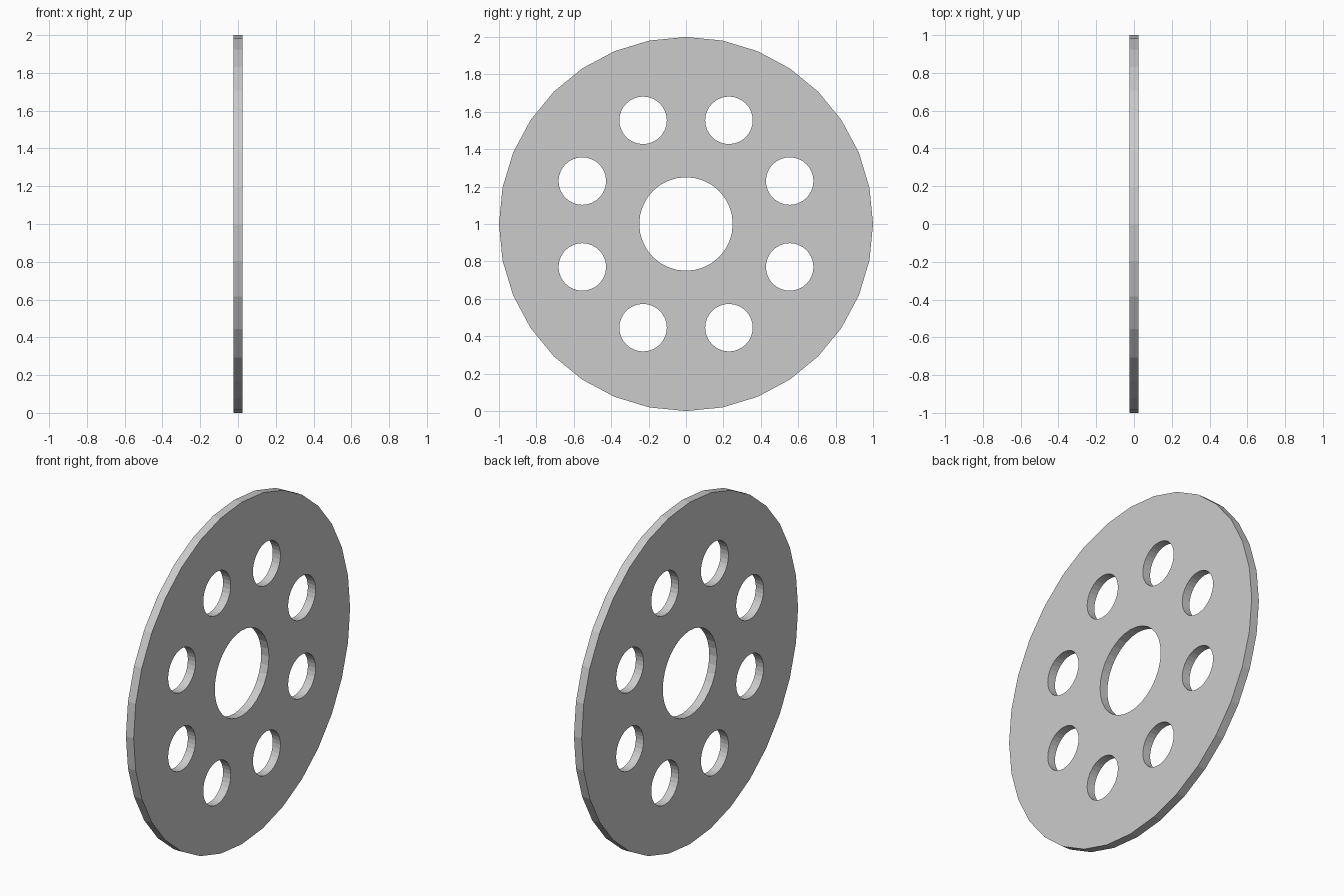
import bpy, bmesh
from math import pi, cos, sin
from mathutils import Matrix

if "Cube" in bpy.data.objects:
    bpy.data.objects.remove(bpy.data.objects["Cube"])

RADIUS, THICK = 1.0, 0.05
HUB_R, HOLE_R, RING_R, HOLES = 0.25, 0.127, 0.6, 8


def add_cylinder(bm, y, z, radius, depth, sides):
    """Cylinder lying along the x axis."""
    bmesh.ops.create_cone(
        bm, cap_ends=True, segments=sides, radius1=radius, radius2=radius, depth=depth,
        matrix=Matrix.Translation((0, y, z)) @ Matrix.Rotation(pi / 2, 4, 'Y'))


def make_object(name, bm):
    bmesh.ops.recalc_face_normals(bm, faces=bm.faces)
    mesh = bpy.data.meshes.new(name)
    bm.to_mesh(mesh)
    bm.free()
    obj = bpy.data.objects.new(name, mesh)
    bpy.context.collection.objects.link(obj)
    return obj


# Faceted disc standing on its edge
bm = bmesh.new()
add_cylinder(bm, 0, RADIUS, RADIUS, THICK, 32)
disc = make_object("perforated_disc", bm)

# Cutter: central bore and a ring of eight round holes
bm = bmesh.new()
add_cylinder(bm, 0, RADIUS, HUB_R, THICK * 4, 32)
for i in range(HOLES):
    a = (i + 0.5) * 2 * pi / HOLES
    add_cylinder(bm, RING_R * cos(a), RADIUS + RING_R * sin(a), HOLE_R, THICK * 4, 32)
cutter = make_object("hole_cutter", bm)
cutter.hide_render = True
cutter.display_type = 'WIRE'

# Cut the holes
cut = disc.modifiers.new("holes", 'BOOLEAN')
cut.operation = 'DIFFERENCE'
cut.solver = 'EXACT'
cut.object = cutter
